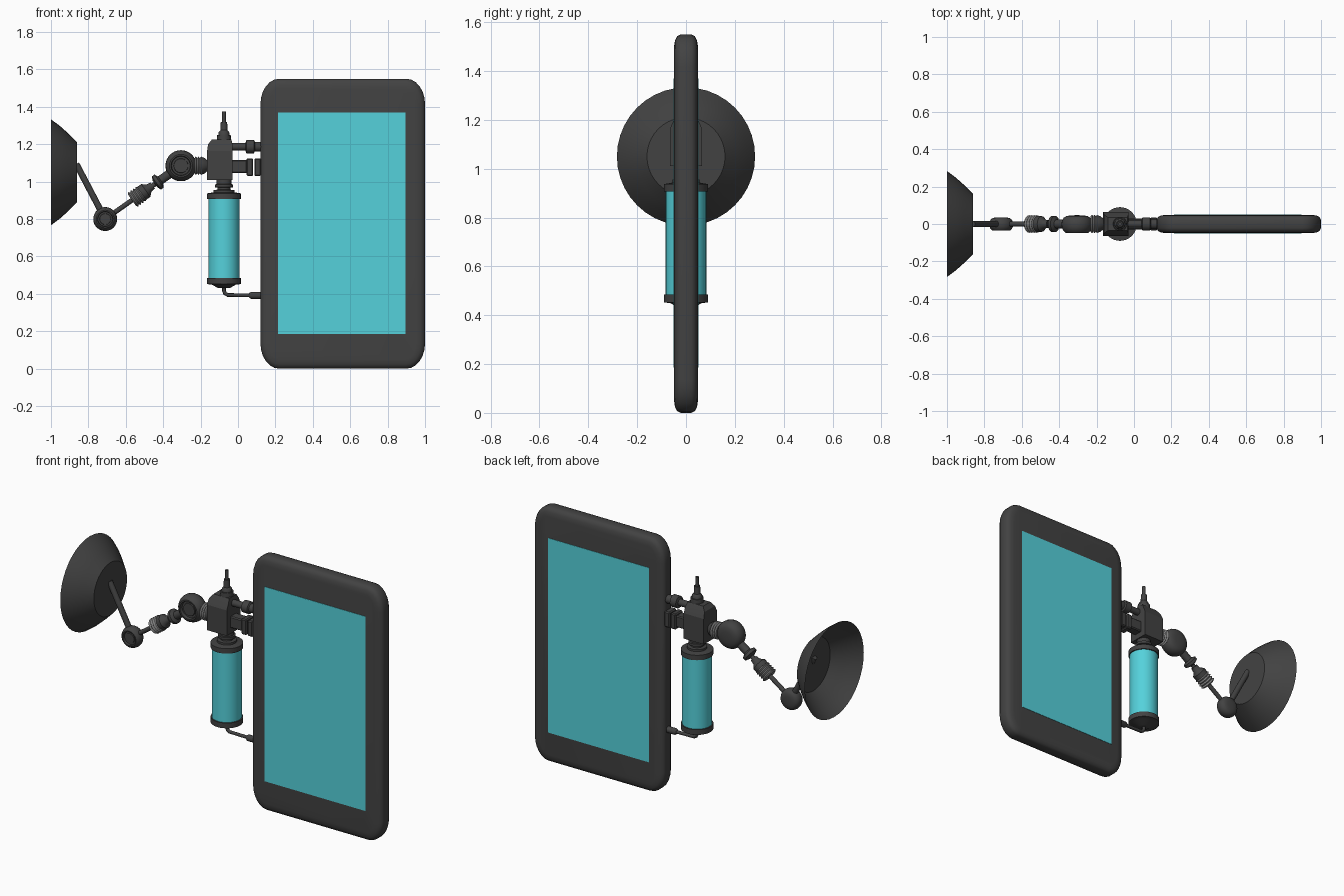
import bpy, bmesh, math
from mathutils import Vector

old = bpy.data.objects.get("Cube")
if old:
    bpy.data.objects.remove(old)


def material(name, rgb):
    m = bpy.data.materials.new(name)
    m.use_nodes = True
    m.diffuse_color = (*rgb, 1)
    bsdf = m.node_tree.nodes["Principled BSDF"]
    bsdf.inputs["Base Color"].default_value = (*rgb, 1)
    bsdf.inputs["Roughness"].default_value = 0.7
    return m


DARK = material("dark_grey", (0.055, 0.055, 0.055))
STEEL = material("spring_grey", (0.2, 0.2, 0.2))
CYAN = material("cyan_glass", (0.09, 0.64, 0.71))


def finish(bm, name, mat, angle=35):
    bmesh.ops.recalc_face_normals(bm, faces=bm.faces)
    mesh = bpy.data.meshes.new(name)
    bm.to_mesh(mesh)
    bm.free()
    mesh.materials.append(mat)
    ob = bpy.data.objects.new(name, mesh)
    bpy.context.collection.objects.link(ob)
    bpy.ops.object.select_all(action="DESELECT")
    ob.select_set(True)
    bpy.context.view_layer.objects.active = ob
    bpy.ops.object.shade_smooth_by_angle(angle=math.radians(angle))
    return ob


def loft(name, rings, mat, caps=(True, True), angle=35):
    """Skin a list of equal length point rings."""
    bm = bmesh.new()
    loops = [[bm.verts.new(p) for p in ring] for ring in rings]
    n = len(loops[0])
    for a, b in zip(loops, loops[1:]):
        for i in range(n):
            j = (i + 1) % n
            bm.faces.new((a[i], a[j], b[j], b[i]))
    for loop, cap in zip((loops[0], loops[-1]), caps):
        if cap:
            bm.faces.new(loop)
    return finish(bm, name, mat, angle)


def lathe(name, origin, axis, profile, mat, sides=24, caps=(True, True)):
    """Turn (distance, radius) pairs around an axis through origin."""
    origin, axis = Vector(origin), Vector(axis).normalized()
    u = axis.cross((0, 1, 0) if abs(axis.y) < 0.9 else (1, 0, 0)).normalized()
    v = axis.cross(u)
    turn = [i * math.tau / sides for i in range(sides)]
    rings = [[origin + axis * t + (u * math.cos(a) + v * math.sin(a)) * r for a in turn]
             for t, r in profile]
    return loft(name, rings, mat, caps)


def ribs(start, end, radius, count):
    """Zigzag profile of a ribbed sleeve."""
    step = (end - start) / (2 * count)
    return [(start + i * step, radius if i % 2 else radius * 0.82)
            for i in range(2 * count + 1)]


def box(name, x, y, z, mat, bevel=0.0):
    bm = bmesh.new()
    bmesh.ops.create_cube(bm, size=1)
    for v in bm.verts:
        for k, (lo, hi) in enumerate((x, y, z)):
            v.co[k] = lo if v.co[k] < 0 else hi
    if bevel:
        bmesh.ops.bevel(bm, geom=bm.edges[:], offset=bevel, segments=1, affect="EDGES")
    return finish(bm, name, mat, 20)


# Tablet frame: rounded outline, softened towards both faces
def outline(y, inset, cx=0.56, cz=0.775, w=0.44, h=0.775, rx=0.1, rz=0.135):
    ring = []
    for q, (sx, sz) in enumerate(((1, 1), (-1, 1), (-1, -1), (1, -1))):
        for i in range(7):
            a = (q + i / 6) * math.pi / 2
            ring.append((cx + sx * (w - rx) + (rx - inset) * math.cos(a), y,
                         cz + sz * (h - rz) + (rz - inset) * math.sin(a)))
    return ring


half = [(-0.049, 0.05), (-0.045, 0.024), (-0.036, 0.007), (-0.022, 0)]
layers = half + [(-y, i) for y, i in reversed(half)]
loft("tablet_frame", [outline(y, i) for y, i in layers], DARK, angle=40)

# Screens on both faces
for side, s in (("front", -1), ("back", 1)):
    box(side + "_screen", (0.215, 0.895), sorted((s * 0.047, s * 0.051)),
        (0.185, 1.37), CYAN)

# Canister
CX = -0.075
UP, RIGHT = (0, 0, 1), (1, 0, 0)
lathe("canister_glass", (CX, 0, 0), UP, [(0.47, 0.083), (0.92, 0.083)], CYAN, 32)
lathe("canister_base", (CX, 0, 0), UP,
      [(0.43, 0.03), (0.45, 0.065), (0.452, 0.09), (0.484, 0.09), (0.484, 0.08)], DARK, 32)
lathe("canister_cap", (CX, 0, 0), UP,
      [(0.907, 0.08), (0.907, 0.09), (0.937, 0.09), (0.943, 0.055), (0.955, 0.055),
       (0.957, 0.035), (0.968, 0.035), (0.97, 0.048), (0.985, 0.048), (0.987, 0.04),
       (1.015, 0.04)], DARK, 32)

# Valve block with a tapered crown
def rect(z, x0, x1, y):
    return [(x0, -y, z), (x1, -y, z), (x1, y, z), (x0, y, z)]


loft("valve_block", [rect(1.01, -0.165, -0.03, 0.065), rect(1.165, -0.165, -0.03, 0.065),
                     rect(1.2, -0.16, -0.03, 0.05), rect(1.225, -0.14, -0.035, 0.035)],
     DARK, angle=10)
lathe("valve_nozzle", (CX, 0, 0), UP,
      [(1.215, 0.038), (1.25, 0.036), (1.25, 0.03), (1.265, 0.028), (1.275, 0.019),
       (1.32, 0.017), (1.32, 0.01), (1.375, 0.01)], DARK, 16)

# Couplings between block and tablet
lathe("upper_coupling", (0, 0, 1.187), RIGHT,
      [(-0.04, 0.02), (0.04, 0.02), (0.045, 0.036), (0.085, 0.036), (0.09, 0.026),
       (0.13, 0.026)], DARK, 16)
box("lower_coupling", (-0.04, 0.05), (-0.03, 0.03), (1.045, 1.115), DARK, 0.006)
for i, x in enumerate((0.045, 0.087)):
    box(f"lower_clamp_{i + 1}", (x, x + 0.036), (-0.036, 0.036), (1.03, 1.125), DARK, 0.006)

# Drain pipe from canister to tablet
curve = bpy.data.curves.new("drain_pipe", "CURVE")
curve.dimensions = "3D"
curve.bevel_depth, curve.bevel_resolution = 0.01, 2
spline = curve.splines.new("POLY")
path = [(CX, 0.44), (CX, 0.415), (-0.069, 0.402), (-0.055, 0.394), (0.08, 0.392)]
spline.points.add(len(path) - 1)
for p, (x, z) in zip(spline.points, path):
    p.co = (x, 0, z, 1)
    spline.use_smooth = True
curve.materials.append(DARK)
bpy.context.collection.objects.link(bpy.data.objects.new("drain_pipe", curve))
lathe("drain_fitting", (0, 0, 0.392), RIGHT,
      [(0.06, 0.012), (0.07, 0.019), (0.13, 0.019)], DARK, 16)

# Round joints: domed back, ringed hub on the front
ELBOW, SHOULDER = Vector((-0.71, 0, 0.8)), Vector((-0.305, 0, 1.085))


def joint(name, centre, r, depth):
    shape = [(-0.8, 0.2), (-0.8, 0.45), (-0.65, 0.47), (-0.65, 0.6), (-1, 0.64), (-1, 0.74),
             (-0.75, 0.89), (-0.4, 0.97), (0, 1), (0.4, 0.96), (0.72, 0.85), (0.9, 0.68),
             (0.98, 0.4), (1, 0.1)]
    lathe(name, centre, (0, 1, 0), [(t * depth, k * r) for t, k in shape], DARK, 28)


joint("elbow_joint", ELBOW, 0.064, 0.036)
joint("shoulder_joint", SHOULDER, 0.083, 0.047)

# Arm between the joints
arm = SHOULDER - ELBOW
lathe("arm_rod", ELBOW, arm, [(0.04, 0.013), (0.4, 0.013)], DARK, 16)
lathe("arm_spring", ELBOW, arm, ribs(0.175, 0.24, 0.047, 4), STEEL)
lathe("arm_cone", ELBOW, arm,
      [(0.238, 0.042), (0.265, 0.042), (0.285, 0.024), (0.31, 0.02)], DARK)
lathe("arm_collar", ELBOW, arm,
      [(0.325, 0.02), (0.335, 0.043), (0.352, 0.043), (0.362, 0.024), (0.44, 0.024)], DARK)

# Sleeve between shoulder joint and block
lathe("shoulder_sleeve", (0, 0, 1.085), RIGHT, ribs(-0.232, -0.19, 0.05, 3), STEEL)
lathe("shoulder_cone", (0, 0, 1.085), RIGHT,
      [(-0.192, 0.046), (-0.18, 0.042), (-0.16, 0.026)], DARK)

# Dish, open towards the wall side, and its strut
lathe("dish", (0, 0, 1.05), RIGHT,
      [(-1, 0.283), (-0.955, 0.25), (-0.91, 0.21), (-0.86, 0.16)], DARK, 40, (False, True))
tip = Vector((-0.865, 0, 1.095))
lathe("dish_strut", ELBOW, tip - ELBOW,
      [(0.04, 0.017), ((tip - ELBOW).length, 0.017)], DARK, 16)
